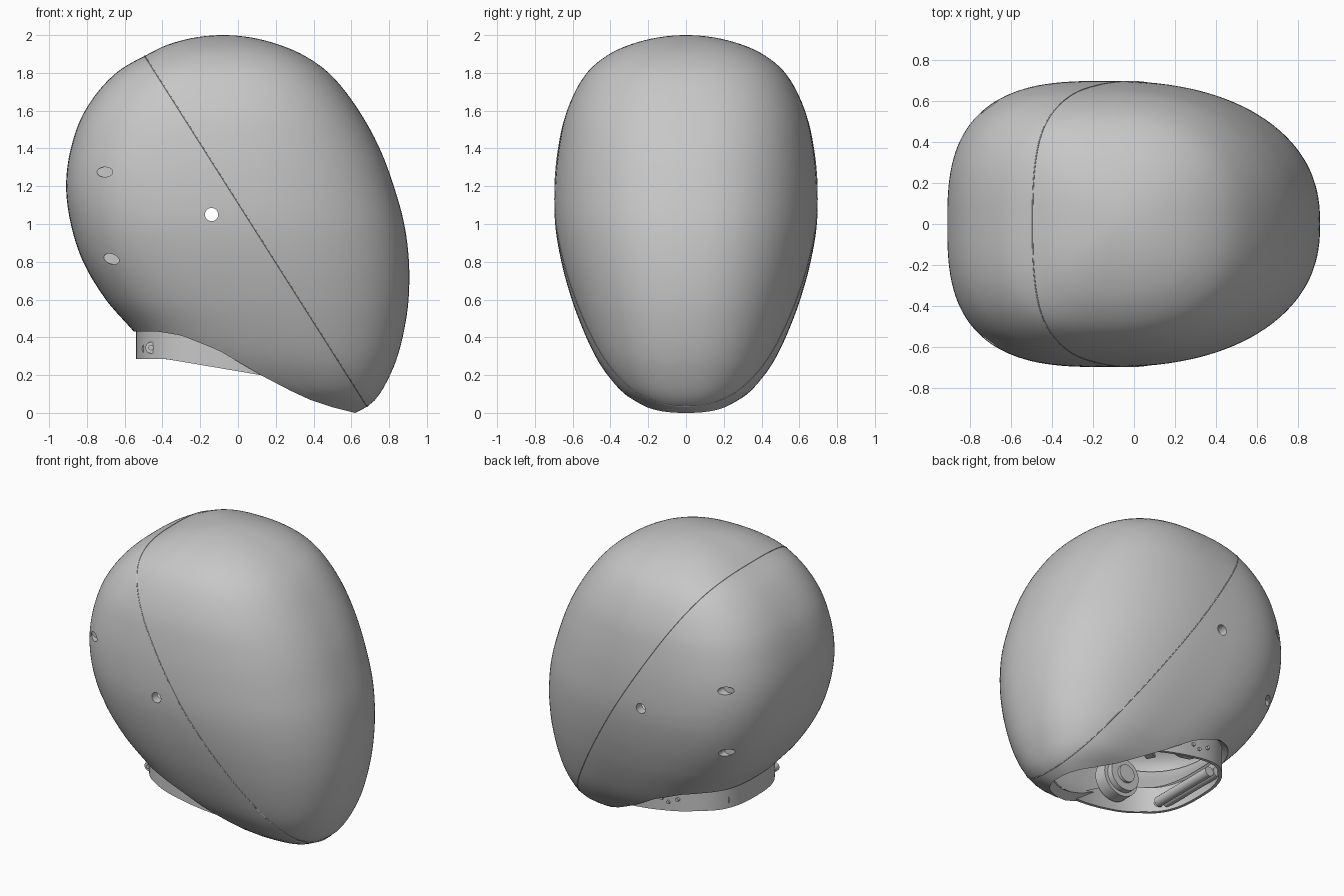
import bpy, bmesh, math
from mathutils import Vector

if "Cube" in bpy.data.objects:
    bpy.data.objects.remove(bpy.data.objects["Cube"])

grey = bpy.data.materials.new("plain grey")
grey.use_nodes = True
grey.diffuse_color = (0.57, 0.57, 0.57, 1)
grey.node_tree.nodes["Principled BSDF"].inputs["Base Color"].default_value = (0.57, 0.57, 0.57, 1)

# Shell sections: height, back x, front x, half width, x of widest point
SECTIONS = [
    (2.0, -.08, -.08, 0, -.08), (1.95, -.37, .215, .295, -.09), (1.9, -.475, .335, .405, -.1),
    (1.8, -.645, .48, .525, -.11), (1.6, -.81, .64, .63, -.13), (1.4, -.885, .75, .675, -.15),
    (1.2, -.91, .825, .695, -.15), (1.0, -.885, .88, .693, -.12), (.8, -.82, .905, .66, -.06),
    (.6, -.70, .903, .605, .02), (.44, -.56, .88, .545, .11), (.3, -.44, .845, .48, .2),
    (.2, -.33, .805, .415, .28), (.1, -.18, .75, .325, .36), (.04, -.02, .695, .23, .4),
    (0, .1, .62, .16, .42)]
KNOTS = [math.sqrt(2 - row[0]) for row in SECTIONS]
RIM = [(-.56, .43), (-.42, .43), (-.3, .41), (-.1, .33), (.12, .2), (.35, .08), (.5, .03), (.62, 0)]


def section(z):
    """Smoothly interpolated section values at height z."""
    s = min(math.sqrt(max(2 - z, 0)), KNOTS[-1])
    last = len(KNOTS) - 1
    i = next((k for k in range(last) if s <= KNOTS[k + 1]), last - 1)

    def slope(k, col):
        a, b = max(k - 1, 0), min(k + 1, last)
        return (SECTIONS[b][col] - SECTIONS[a][col]) / (KNOTS[b] - KNOTS[a])
    h = KNOTS[i + 1] - KNOTS[i]
    t = (s - KNOTS[i]) / h
    out = []
    for col in range(1, 5):
        p, q = SECTIONS[i][col], SECTIONS[i + 1][col]
        out.append((2*t**3 - 3*t*t + 1) * p + (t**3 - 2*t*t + t) * h * slope(i, col)
                   + (3*t*t - 2*t**3) * q + (t**3 - t*t) * h * slope(i + 1, col))
    return out


def superoval(angle, n):
    c, s = math.cos(angle), math.sin(angle)
    return math.copysign(abs(c) ** (2 / n), c), math.copysign(abs(s) ** (2 / n), s)


def shell_point(z, angle):
    back, front, half, mid = section(z)
    n, reach = (2.36, front - mid) if math.cos(angle) > 0 else (2.85, mid - back)
    u, v = superoval(angle, n)
    return Vector((mid + u * reach, v * half, z))


def rim_height(x):
    for (x0, z0), (x1, z1) in zip(RIM, RIM[1:]):
        if x <= x1:
            return z0 + (z1 - z0) * max(0, (x - x0) / (x1 - x0))
    return 0


def activate(ob):
    bpy.ops.object.select_all(action='DESELECT')
    ob.select_set(True)
    bpy.context.view_layer.objects.active = ob


def smooth():
    bpy.ops.object.shade_smooth_by_angle(angle=math.radians(40))


def finish(bm, name):
    bmesh.ops.recalc_face_normals(bm, faces=bm.faces)
    mesh = bpy.data.meshes.new(name)
    bm.to_mesh(mesh)
    bm.free()
    ob = bpy.data.objects.new(name, mesh)
    bpy.context.collection.objects.link(ob)
    mesh.materials.append(grey)
    activate(ob)
    return ob


def grid(rows):
    """Skin a list of closed rings."""
    bm = bmesh.new()
    rings = [[bm.verts.new(p) for p in row] for row in rows]
    for a, b in zip(rings, rings[1:]):
        for i in range(len(a)):
            j = (i + 1) % len(a)
            bm.faces.new((a[i], a[j], b[j], b[i]))
    bmesh.ops.remove_doubles(bm, verts=bm.verts, dist=1e-4)
    return bm


def rod(name, loc, radius, depth, flat=1, turn=0, yaw=0, sides=32):
    """Cylinder lying along y, optionally flattened, tilted and yawed."""
    bpy.ops.mesh.primitive_cylinder_add(vertices=sides, radius=radius, depth=depth, location=loc,
                                        rotation=(math.pi / 2, turn, yaw))
    ob = bpy.context.object
    ob.name = name
    ob.scale = (1, flat, 1)
    ob.data.materials.append(grey)
    smooth()
    return ob


# Helmet shell: columns run from the crown down to the curved rim
COLS, ROWS = 128, 64
columns = []
for i in range(COLS):
    angle = 2 * math.pi * i / COLS
    z = .2
    for _ in range(60):
        z = .6 * z + .4 * rim_height(shell_point(z, angle).x)
    low = math.sqrt(2 - z)
    params = [low * (.5 * r / ROWS + .5 * math.sin(math.pi / 2 * r / ROWS)) for r in range(ROWS + 1)]
    columns.append([shell_point(2 - s * s, angle) for s in params])
shell_bm = grid(list(zip(*columns)))
seam_bm = shell_bm.copy()
shell = finish(shell_bm, "helmet_shell")
solid = shell.modifiers.new("thickness", 'SOLIDIFY')
solid.thickness = .06
solid.offset = -1

# Pivot holes go right through; oval vents are shallow pockets
cutters = [rod("pivot_hole_cutter", (-.14, 0, 1.05), .035, 2)]
for side in (-1, 1):
    for x, z, y, turn in ((-.705, 1.275, .573, 0), (-.67, .815, .513, .35)):
        cutters.append(rod("vent_cutter", (x, side * (y + .06), z), .042, .2, flat=.62, turn=turn))
for cutter in cutters:
    cutter.hide_render = True
    cut = shell.modifiers.new("hole", 'BOOLEAN')
    cut.operation = 'DIFFERENCE'
    cut.object = cutter
    cut.solver = 'EXACT'
activate(shell)
for mod in list(shell.modifiers):
    bpy.ops.object.modifier_apply(modifier=mod.name)
smooth()
for cutter in cutters:
    bpy.data.objects.remove(cutter)

# Seam where the front cover meets the back of the shell
cut = bmesh.ops.bisect_plane(seam_bm, geom=seam_bm.verts[:] + seam_bm.edges[:] + seam_bm.faces[:],
                             plane_co=(-.5, 0, 1.9), plane_no=(1.86, 0, 1.18))["geom_cut"]
keep = set(e for e in cut if isinstance(e, bmesh.types.BMEdge))
bmesh.ops.delete(seam_bm, geom=[e for e in seam_bm.edges if e not in keep], context='EDGES')
finish(seam_bm, "cover_seam")
bpy.ops.object.convert(target='CURVE')
seam = bpy.context.object
seam.data.bevel_depth = .003
seam.data.bevel_resolution = 1


# Neck ring: band with a blunt back and a sloping lower edge
def ring_loop(grow, top):
    loop = []
    for i in range(96):
        a = 2 * math.pi * i / 96
        n, reach = (2, .7) if math.cos(a) > 0 else (2.7, .44)
        u, v = superoval(a, n)
        x, y = -.1 + (reach + grow) * u, (.435 + grow) * v
        low = .285 - .17 * max(0, x + .38)
        loop.append((x, y, max(low + .02, min(.46, rim_height(x) + .06)) if top else low))
    return loop


finish(grid([ring_loop(0, True), ring_loop(0, False), ring_loop(-.02, False),
             ring_loop(-.02, True), ring_loop(0, True)]), "neck_ring")
smooth()

# Head liner: shallow padded dome closing the inside above the neck
dome = []
for k in range(13):
    r = math.cos(math.pi / 2 * k / 12)
    base = [shell_point(.66, 2 * math.pi * i / 64) for i in range(64)]
    dome.append([(.1 + (p.x - .1) * .9 * r, p.y * .9 * r, .66 + .25 * math.sqrt(1 - r * r)) for p in base])
finish(grid(dome), "head_liner")
smooth()

# Screw on the right of the ring, three small rivets on the left
rod("ring_screw", (-.46, -.3, .345), .03, .05)
rod("ring_screw_head", (-.46, -.32, .345), .015, .03, sides=6)
for x, z in ((-.24, .345), (-.17, .31), (-.12, .325)):
    rod("ring_rivet", (x, .43, z), .012, .03, sides=12)

# Ear cups, mirrored on both sides
for side in (-1, 1):
    rod("ear_cup", (-.15, side * .35, .43), .135, .09)
    rod("ear_cup_pad", (-.15, side * .29, .43), .11, .05)
    rod("ear_cup_core", (-.15, side * .26, .43), .06, .03)

# Nape rest: two padded bars between the ring walls
for x, z in ((-.475, .34), (-.41, .32)):
    rod("nape_bar", (x, 0, z), .033, .5, sides=20)

# Crossing web straps under the liner
for turn in (-.5, .5):
    bpy.ops.mesh.primitive_cube_add(size=1, location=(.05, 0, .58), rotation=(0, 0, turn))
    web = bpy.context.object
    web.name = "web_strap"
    web.scale = (.8, .06, .02)
    web.data.materials.append(grey)
